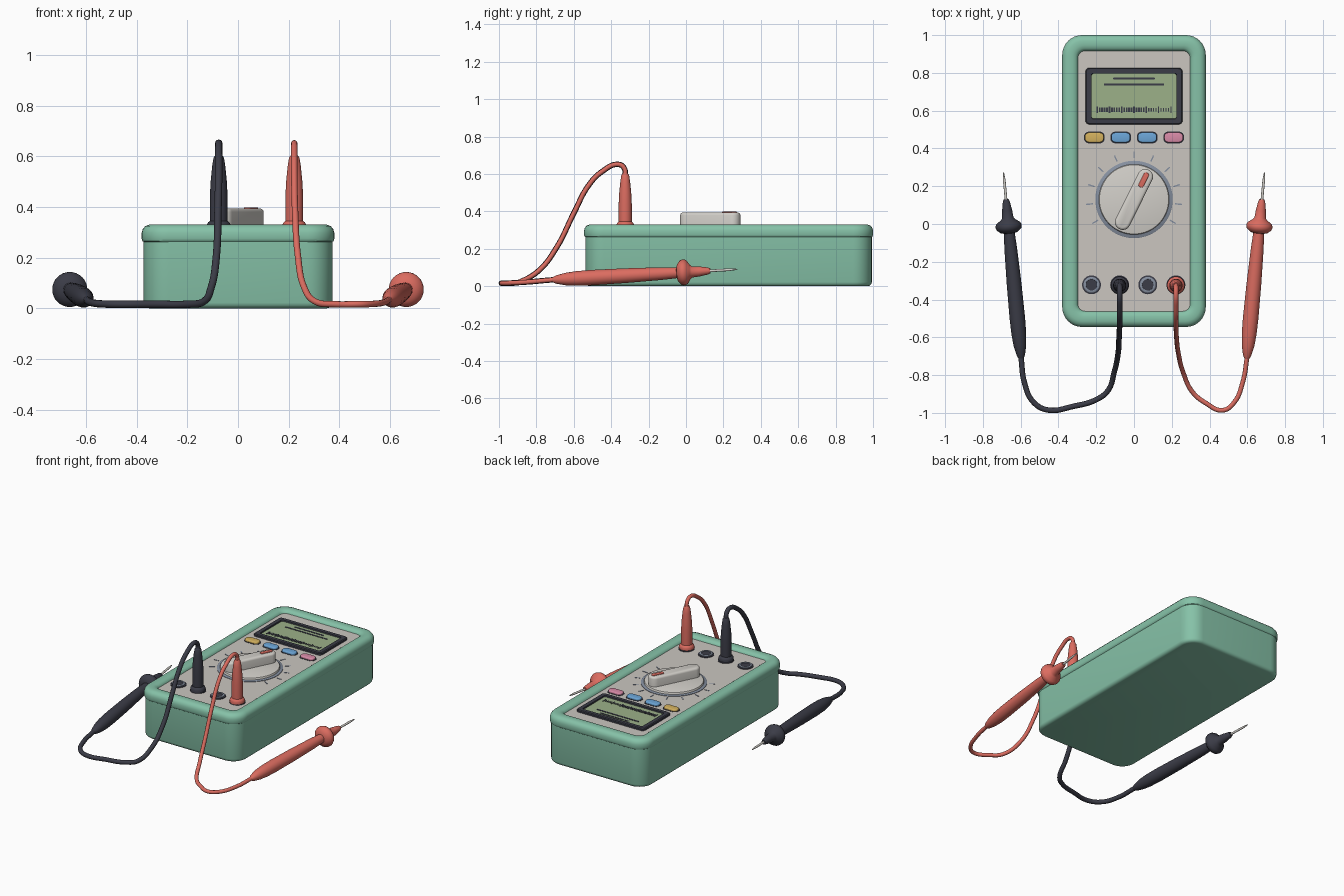
import bpy, bmesh
from math import sin, cos, pi, radians
from mathutils import Matrix, Vector

cube = bpy.data.objects.get("Cube")
if cube:
    bpy.data.objects.remove(cube)


def material(name, hexcode):
    srgb = [int(hexcode[i:i + 2], 16) / 255 for i in (0, 2, 4)]
    lin = [c / 12.92 if c < 0.04045 else ((c + 0.055) / 1.055) ** 2.4 for c in srgb]
    mat = bpy.data.materials.new(name)
    mat.use_nodes = True
    mat.diffuse_color = (*lin, 1)
    mat.node_tree.nodes["Principled BSDF"].inputs["Base Color"].default_value = (*lin, 1)
    return mat


GREEN = material("case green", "86c2a8")
PANEL = material("panel grey", "cbc6c0")
DARK = material("charcoal", "3b3c47")
GLASS = material("display green", "9cb189")
RED = material("lead red", "db6c60")
STEEL = material("blue grey", "8690a0")
YELLOW = material("button yellow", "d4b15e")
BLUE = material("button blue", "6ca6d8")
PINK = material("button pink", "d98ba8")
PALE = material("pale grey", "d3d0ca")


def rounded_rect(hw, hh, r, z, seg=8):
    """One ring of points around a rounded rectangle."""
    pts = []
    for k, (sx, sy) in enumerate([(1, 1), (-1, 1), (-1, -1), (1, -1)]):
        for i in range(seg + 1):
            a = pi / 2 * (k + i / seg)
            pts.append(Vector((sx * (hw - r) + r * cos(a), sy * (hh - r) + r * sin(a), z)))
    return pts


def circle(r, z, seg=32):
    return [Vector((r * cos(2 * pi * i / seg), r * sin(2 * pi * i / seg), z)) for i in range(seg)]


def move(x, y, z=0, turn=0):
    return Matrix.Translation((x, y, z)) @ Matrix.Rotation(turn, 4, 'Z')


def build(name, mat, parts, frame=False):
    """Skin each (matrix, rings) part into one object; frame closes the loop instead of capping."""
    bm = bmesh.new()
    for matrix, rings in parts:
        loops = [[bm.verts.new(matrix @ p) for p in ring] for ring in rings]
        pairs = list(zip(loops, loops[1:]))
        if frame:
            pairs.append((loops[-1], loops[0]))
        else:
            bm.faces.new(loops[0])
            bm.faces.new(loops[-1])
        for a, b in pairs:
            for i in range(len(a)):
                j = (i + 1) % len(a)
                bm.faces.new((a[i], a[j], b[j], b[i]))
    bmesh.ops.recalc_face_normals(bm, faces=bm.faces)
    for f in bm.faces:
        f.smooth = True
    for e in bm.edges:
        e.smooth = e.is_manifold and e.calc_face_angle() < radians(38)
    mesh = bpy.data.meshes.new(name)
    bm.to_mesh(mesh)
    bm.free()
    mesh.materials.append(mat)
    obj = bpy.data.objects.new(name, mesh)
    bpy.context.collection.objects.link(obj)
    return obj


def slab(hw, hh, r, z0, z1, bevel=0.0):
    """Rings of a rounded plate with a softened top edge."""
    rings = [rounded_rect(hw, hh, r, z0), rounded_rect(hw, hh, r, z1 - bevel)]
    if bevel:
        for a in (pi / 6, pi / 3, pi / 2):
            i = bevel * (1 - cos(a))
            rings.append(rounded_rect(hw - i, hh - i, r - i * 0.9, z1 - bevel + bevel * sin(a)))
    return rings


def lathe(profile, seg=32):
    return [circle(r, h, seg) for r, h in profile]


# Case: deep tray, rounded rim and recessed face panel
CENTRE = move(0, 0.2275)
TOP = 0.31
tray = [rounded_rect(0.373 - i, 0.766 - i, 0.1 - i, z)
        for i, z in [(0.022, 0), (0.011, 0.003), (0.003, 0.011), (0, 0.022), (0, 0.28)]]
build("case_body", GREEN, [(CENTRE, tray)])
rim = [rounded_rect(0.38 - i, 0.7725 - i, 0.105 - i * 0.8, z)
       for i, z in [(0.01, 0.26), (0.003, 0.265), (0, 0.275), (0, 0.298), (0.004, 0.312),
                    (0.014, 0.324), (0.03, 0.33), (0.055, 0.33), (0.07, 0.326),
                    (0.08, 0.318), (0.085, 0.305), (0.085, 0.27)]]
build("case_rim", GREEN, [(CENTRE, rim)], frame=True)
build("face_panel", PANEL, [(CENTRE, slab(0.31, 0.7, 0.035, 0.27, TOP))])

# Display: raised bezel around a sunken screen with markings
SCREEN = move(0, 0.677)
bezel = [rounded_rect(w, h, r, z) for w, h, r, z in
         [(0.257, 0.15, 0.022, 0.3), (0.257, 0.15, 0.022, 0.321), (0.252, 0.145, 0.018, 0.326),
          (0.226, 0.121, 0.012, 0.326), (0.222, 0.117, 0.01, 0.3)]]
build("display_bezel", DARK, [(SCREEN, bezel)], frame=True)
build("display_screen", GLASS, [(SCREEN, slab(0.225, 0.12, 0.01, 0.3, 0.317))])
marks = [(move(0, 0.77), slab(0.11, 0.006, 0.005, 0.316, 0.319)),
         (move(0, 0.738), slab(0.16, 0.006, 0.005, 0.316, 0.319))]
for i in range(31):
    height = 0.018 if i % 5 == 0 else 0.013 if i < 21 else 0.009
    width = 0.0045 if i < 21 else 0.003
    marks.append((move(-0.195 + i * 0.013, 0.605), slab(width, height, 0.001, 0.316, 0.319)))
build("display_marks", DARK, marks)

# Function buttons
for i, mat in enumerate([YELLOW, BLUE, BLUE, PINK]):
    at = move(-0.21 + 0.14 * i, 0.458)
    build(f"button_{i + 1}_surround", DARK, [(at, slab(0.055, 0.031, 0.026, 0.3, 0.312))])
    build(f"button_{i + 1}", mat, [(at, slab(0.05, 0.026, 0.022, 0.3, 0.325, 0.006))])

# Rotary selector: scale ring, ticks, disc, grip and pointer
DIAL = move(0, 0.13)
build("dial_ring", STEEL, [(DIAL, lathe([(0.205, 0.3), (0.205, 0.313), (0.202, 0.315)], 64))])
ticks = []
for i in range(11):
    a = radians(-30 + 24 * i)
    ticks.append((DIAL @ move(0.237 * cos(a), 0.237 * sin(a), 0, a),
                  slab(0.018, 0.0035, 0.001, 0.305, 0.312)))
build("dial_ticks", STEEL, ticks)
build("dial_disc", PALE, [(DIAL, lathe([(0.186, 0.3), (0.186, 0.322), (0.183, 0.327), (0.177, 0.329)], 64))])
TURN = DIAL @ move(0, 0, 0, radians(-26.5))
build("dial_grip", PALE, [(TURN, slab(0.041, 0.175, 0.04, 0.32, 0.394, 0.014))])
build("dial_pointer", RED, [(TURN @ move(0, 0.115), slab(0.014, 0.042, 0.012, 0.388, 0.398, 0.002))])

# Input sockets
sockets = []
holes = []
collars = []
for x in (-0.225, -0.076, 0.073, 0.222):
    at = move(x, -0.322)
    collars.append((at, lathe([(0.05, 0.3), (0.05, 0.314), (0.046, 0.316)])))
    sockets.append((at, lathe([(0.042, 0.3), (0.042, 0.32), (0.039, 0.322),
                               (0.03, 0.322), (0.028, 0.3)])))
    holes.append((at, lathe([(0.031, 0.3), (0.031, 0.318)])))
build("socket_collars", DARK, collars)
build("socket_rings", STEEL, sockets, frame=True)
build("socket_holes", DARK, holes)


def cable(name, mat, points, radius):
    """Round cable through the points, as a mesh."""
    curve = bpy.data.curves.new(name, 'CURVE')
    curve.dimensions = '3D'
    curve.bevel_depth = radius
    curve.bevel_resolution = 4
    curve.resolution_u = 8
    curve.use_fill_caps = True
    spline = curve.splines.new('BEZIER')
    spline.bezier_points.add(len(points) - 1)
    for bp, p in zip(spline.bezier_points, points):
        bp.co = p
        bp.handle_left_type = bp.handle_right_type = 'AUTO'
    helper = bpy.data.objects.new(name, curve)
    bpy.context.collection.objects.link(helper)
    bpy.context.view_layer.update()
    mesh = bpy.data.meshes.new_from_object(helper.evaluated_get(bpy.context.evaluated_depsgraph_get()))
    bpy.data.objects.remove(helper)
    mesh.materials.clear()
    mesh.materials.append(mat)
    for poly in mesh.polygons:
        poly.use_smooth = True
    bpy.context.collection.objects.link(bpy.data.objects.new(name, mesh))


# Test leads: plug, cable, probe handle with guard, metal tip
PLUG = [(0.047, 0.312), (0.047, 0.33), (0.043, 0.338), (0.035, 0.345), (0.035, 0.44),
        (0.032, 0.5), (0.026, 0.56), (0.021, 0.592), (0.015, 0.603)]
HANDLE = [(0.012, 0), (0.022, 0.02), (0.033, 0.07), (0.039, 0.13), (0.041, 0.22),
          (0.039, 0.4), (0.034, 0.58), (0.029, 0.67), (0.045, 0.674), (0.065, 0.69),
          (0.069, 0.702), (0.069, 0.712), (0.063, 0.725), (0.038, 0.742), (0.03, 0.752),
          (0.027, 0.79), (0.019, 0.835), (0.014, 0.85)]
TIP = [(0.007, 0.84), (0.007, 0.95), (0.004, 0.985), (0.001, 0.995)]
ARCH = [(-0.325, 0.58), (-0.33, 0.63), (-0.36, 0.651), (-0.45, 0.612), (-0.52, 0.54)]
BLACK_RUN = [(-0.079, -0.6, 0.39), (-0.085, -0.69, 0.21), (-0.105, -0.785, 0.085),
             (-0.14, -0.885, 0.024), (-0.2, -0.93, 0.016), (-0.32, -0.965, 0.016),
             (-0.46, -0.984, 0.016), (-0.535, -0.94, 0.017), (-0.58, -0.84, 0.023)]
RED_RUN = [(0.225, -0.6, 0.39), (0.236, -0.69, 0.21), (0.26, -0.785, 0.085),
           (0.31, -0.89, 0.024), (0.38, -0.948, 0.016), (0.47, -0.986, 0.016),
           (0.53, -0.945, 0.017), (0.575, -0.84, 0.023)]

for label, mat, x, side, run, radius in [("black", DARK, -0.076, -1, BLACK_RUN, 0.0145),
                                         ("red", RED, 0.222, 1, RED_RUN, 0.0125)]:
    build(label + "_plug", mat, [(move(x, -0.325), lathe(PLUG))])
    tail = Vector((side * 0.597, -0.715, 0.034))
    aim = Vector((side * 0.095, 1, 0.057))
    path = [(x, y, z) for y, z in ARCH] + run + [tail, tail + aim * 0.04]
    cable(label + "_cable", mat, path, radius)
    axis = Matrix.Translation(tail) @ aim.to_track_quat('Z', 'Y').to_matrix().to_4x4()
    build(label + "_probe_handle", mat, [(axis, lathe(HANDLE))])
    build(label + "_probe_tip", PALE, [(axis, lathe(TIP, 16))])
